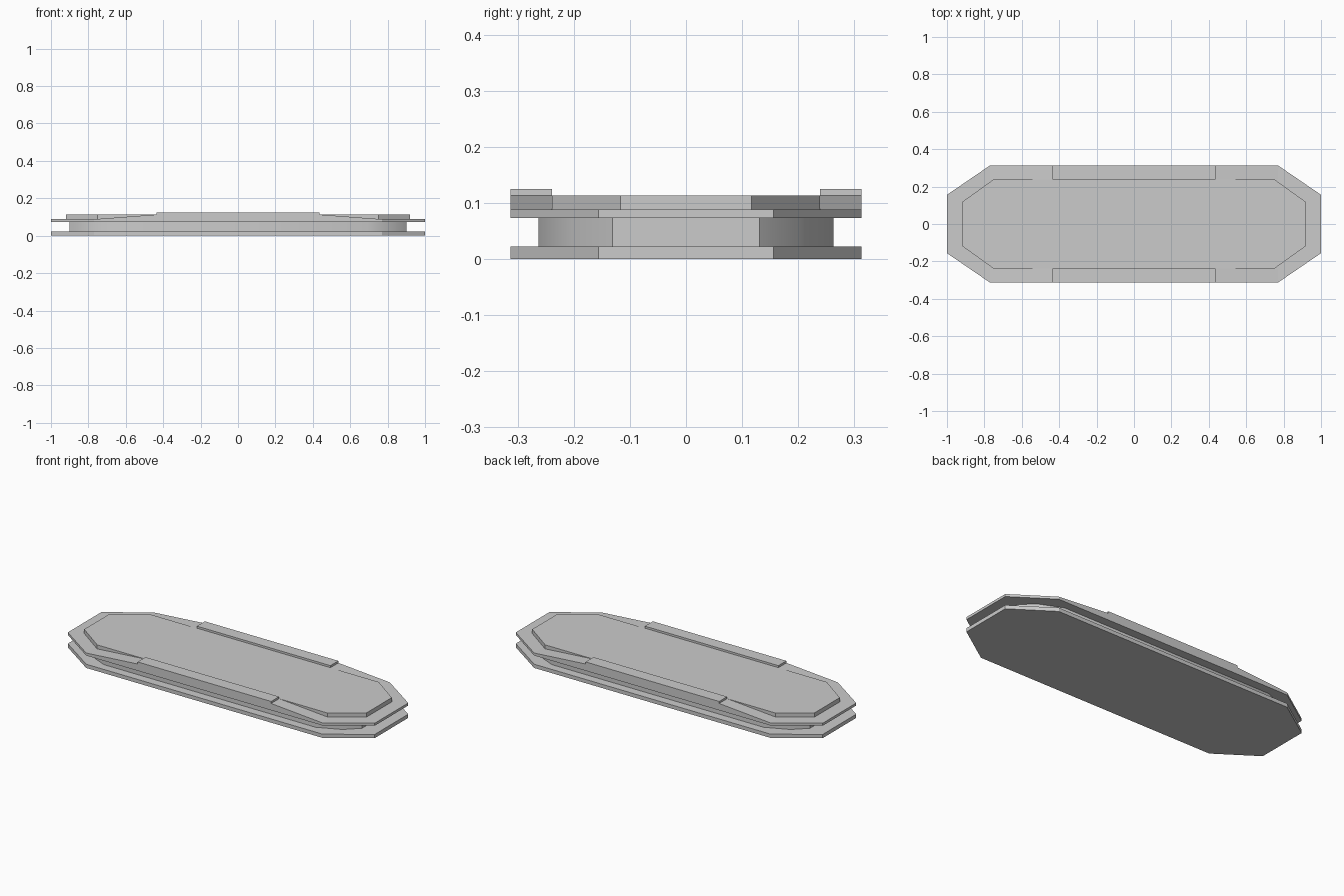
import bpy, bmesh
from mathutils import Vector

if "Cube" in bpy.data.objects:
    bpy.data.objects.remove(bpy.data.objects["Cube"])


def prism(name, pts, push):
    """Extrude a closed outline of 3D points along a vector."""
    bm = bmesh.new()
    face = bm.faces.new([bm.verts.new(p) for p in pts])
    ext = bmesh.ops.extrude_face_region(bm, geom=[face])
    moved = [g for g in ext["geom"] if isinstance(g, bmesh.types.BMVert)]
    bmesh.ops.translate(bm, verts=moved, vec=Vector(push))
    bmesh.ops.recalc_face_normals(bm, faces=bm.faces)
    me = bpy.data.meshes.new(name)
    bm.to_mesh(me)
    bm.free()
    ob = bpy.data.objects.new(name, me)
    bpy.context.collection.objects.link(ob)
    return ob


def slab(name, quarter, z0, z1):
    """Flat plate from one quarter of its outline, mirrored in x and y."""
    half = quarter + [(-x, y) for x, y in reversed(quarter)]
    outline = half + [(x, -y) for x, y in reversed(half)]
    return prism(name, [(x, y, z0) for x, y in outline], (0, 0, z1 - z0))


plate = [(1.0, 0.156), (0.77, 0.313)]

# Stacked plates with a recessed core between them
slab("bottom_plate", plate, 0, 0.022)
core = slab("recessed_core", [(0.9, 0.131), (0.825, 0.203), (0.69, 0.263)], 0.022, 0.073)
slab("upper_plate", plate, 0.073, 0.088)
slab("top_panel", [(0.92, 0.117), (0.75, 0.239)], 0.088, 0.113)

# Rounded corners of the core
bpy.context.view_layer.objects.active = core
core.select_set(True)
bpy.ops.object.shade_smooth_by_angle(angle=0.6)

# Tapered side strips and the raised rails on them
for side, sign in (("front", -1), ("back", 1)):
    y0, depth = sign * 0.239, (0, sign * 0.074, 0)
    taper = [(-0.77, 0.088), (0.77, 0.088), (0.435, 0.113), (-0.435, 0.113)]
    rail = [(-0.435, 0.113), (0.435, 0.113), (0.435, 0.125), (-0.435, 0.125)]
    prism(side + "_tapered_strip", [(x, y0, z) for x, z in taper], depth)
    prism(side + "_rail", [(x, y0, z) for x, z in rail], depth)
